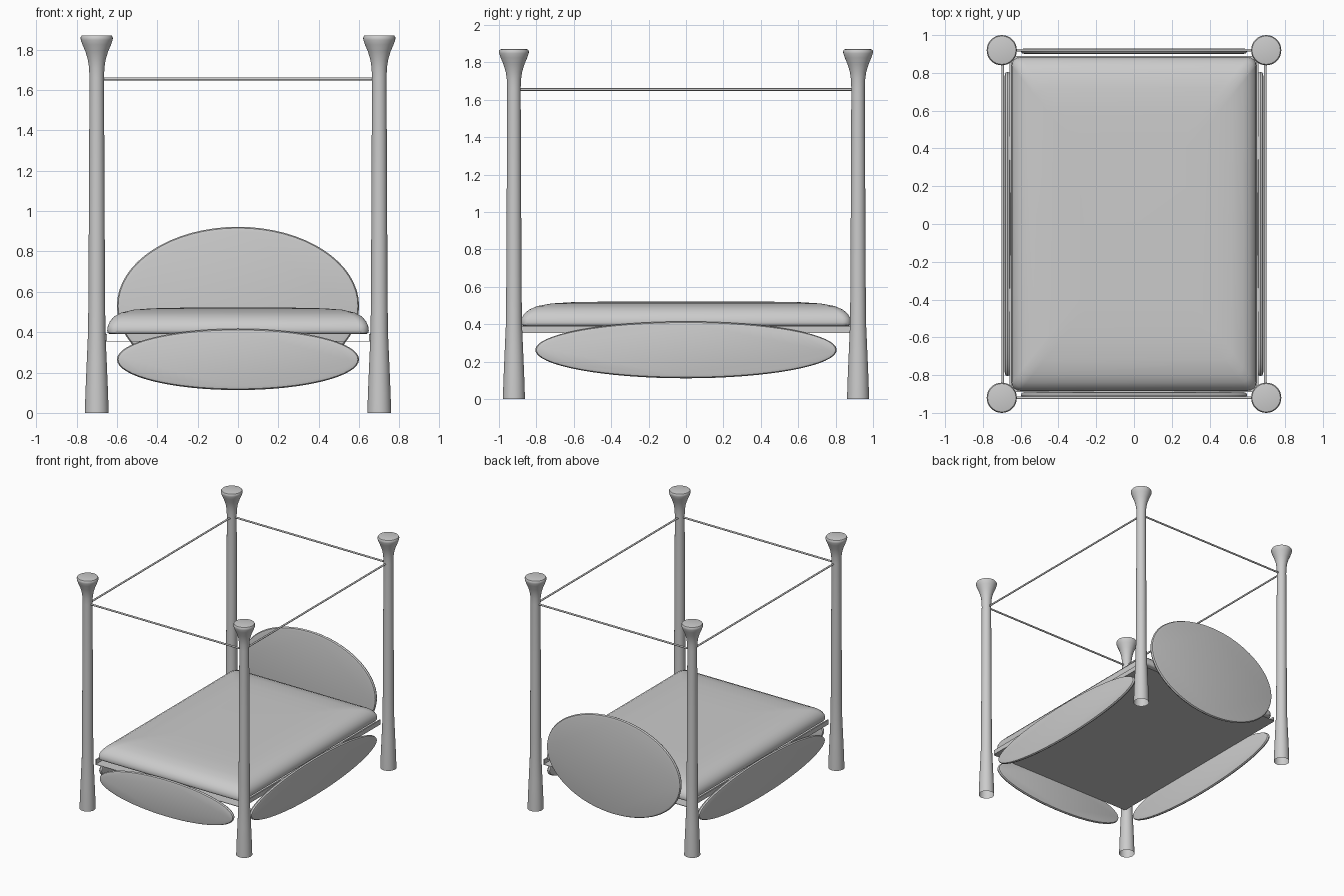
import bpy, bmesh, math
from mathutils import Matrix

cube = bpy.data.objects.get("Cube")
if cube:
    bpy.data.objects.remove(cube, do_unlink=True)

grey = bpy.data.materials.new("plain grey")
grey.use_nodes = True
GREY = (0.6, 0.6, 0.6, 1)
grey.diffuse_color = GREY
grey.node_tree.nodes["Principled BSDF"].inputs["Base Color"].default_value = GREY


def finish(name, bm, angle=40):
    """Turn a bmesh into a named, smoothly shaded object."""
    bmesh.ops.recalc_face_normals(bm, faces=bm.faces)
    mesh = bpy.data.meshes.new(name)
    bm.to_mesh(mesh)
    bm.free()
    mesh.materials.append(grey)
    obj = bpy.data.objects.new(name, mesh)
    bpy.context.collection.objects.link(obj)
    bpy.ops.object.select_all(action="DESELECT")
    obj.select_set(True)
    bpy.context.view_layer.objects.active = obj
    bpy.ops.object.shade_smooth_by_angle(angle=math.radians(angle))
    return obj


def loft(rings, cap_bottom=True):
    """Skin a stack of equal rings and cap the ends."""
    bm = bmesh.new()
    loops = [[bm.verts.new(p) for p in ring] for ring in rings]
    n = len(loops[0])
    for a, b in zip(loops, loops[1:]):
        for i in range(n):
            j = (i + 1) % n
            bm.faces.new((a[i], a[j], b[j], b[i]))
    bm.faces.new(loops[-1])
    if cap_bottom:
        bm.faces.new(loops[0][::-1])
    return bm


def ellipse(rx, ry, z, n):
    return [(rx * math.cos(t), ry * math.sin(t), z)
            for t in (2 * math.pi * i / n for i in range(n))]


def rounded_rect(hx, hy, r, z, steps=5):
    pts = []
    for k, (sx, sy) in enumerate(((1, 1), (-1, 1), (-1, -1), (1, -1))):
        for i in range(steps + 1):
            t = math.pi / 2 * (k + i / steps)
            pts.append((sx * (hx - r) + r * math.cos(t),
                        sy * (hy - r) + r * math.sin(t), z))
    return pts


def box(name, size, centre):
    bm = bmesh.new()
    bmesh.ops.create_cube(bm, size=1.0)
    bmesh.ops.scale(bm, vec=size, verts=bm.verts)
    bmesh.ops.translate(bm, vec=centre, verts=bm.verts)
    return finish(name, bm)


def oval_panel(name, half_width, half_height, centre, turn):
    """Upright oval board with a softly rounded rim."""
    profile = [(0.022, -0.015), (0.006, -0.011), (0, 0), (0.006, 0.011), (0.022, 0.015)]
    bm = loft([ellipse(half_width - i, half_height - i, z, 64) for i, z in profile])
    upright = Matrix.Rotation(math.pi / 2, 4, "X")
    place = Matrix.Translation(centre) @ Matrix.Rotation(turn, 4, "Z") @ upright
    bm.transform(place)
    return finish(name, bm)


def rod(name, length, centre, axis):
    bm = bmesh.new()
    bmesh.ops.create_cone(bm, cap_ends=True, segments=12, radius1=0.007,
                          radius2=0.007, depth=length)
    bm.transform(Matrix.Translation(centre) @ Matrix.Rotation(math.pi / 2, 4, axis))
    return finish(name, bm)


# Corner posts: flared foot, slim shaft, trumpet-shaped head
PX, PY = 0.70, 0.92
post_profile = [(0.059, 0), (0.056, 0.1), (0.05, 0.24), (0.043, 0.4), (0.041, 0.6),
                (0.038, 1.2), (0.036, 1.66), (0.038, 1.71), (0.044, 1.75),
                (0.056, 1.79), (0.071, 1.825), (0.079, 1.848), (0.08, 1.86),
                (0.075, 1.869), (0.068, 1.871)]
for sx, side in ((-1, "right"), (1, "left")):
    for sy, end in ((-1, "front"), (1, "back")):
        bm = loft([ellipse(r, r, z, 32) for r, z in post_profile], cap_bottom=False)
        bmesh.ops.translate(bm, vec=(sx * PX, sy * PY, 0), verts=bm.verts)
        finish(f"{end}_{side}_post", bm)

# Canopy rods and oval boards on each side
for s, side, end in ((-1, "right", "front"), (1, "left", "back")):
    rod(f"{side}_canopy_rod", 2 * PY - 0.06, (s * 0.695, 0, 1.655), "X")
    rod(f"{end}_canopy_rod", 2 * PX - 0.06, (0, s * PY, 1.655), "Y")
    oval_panel(f"{side}_side_panel", 0.806, 0.152, (s * 0.67, 0, 0.263), math.pi / 2)
    box(f"{side}_side_rail", (0.01, 1.76, 0.037), (s * 0.653, 0, 0.372))
oval_panel("footboard", 0.6, 0.152, (0, -0.905, 0.265), 0)
oval_panel("headboard", 0.6, 0.392, (0, 0.915, 0.53), 0)

# Thin bed base
box("bed_base", (1.3, 1.78, 0.004), (0, 0, 0.355))

# Mattress: rounded slab with a softly domed top
mattress_profile = [(0.012, 0.39), (0.002, 0.397), (0, 0.41), (0.003, 0.432),
                    (0.014, 0.455), (0.035, 0.478), (0.07, 0.497),
                    (0.13, 0.511), (0.22, 0.518), (0.36, 0.521)]
finish("mattress", loft([rounded_rect(0.648 - i, 0.883 - 1.25 * i, 0.045, z)
                         for i, z in mattress_profile]), 50)
